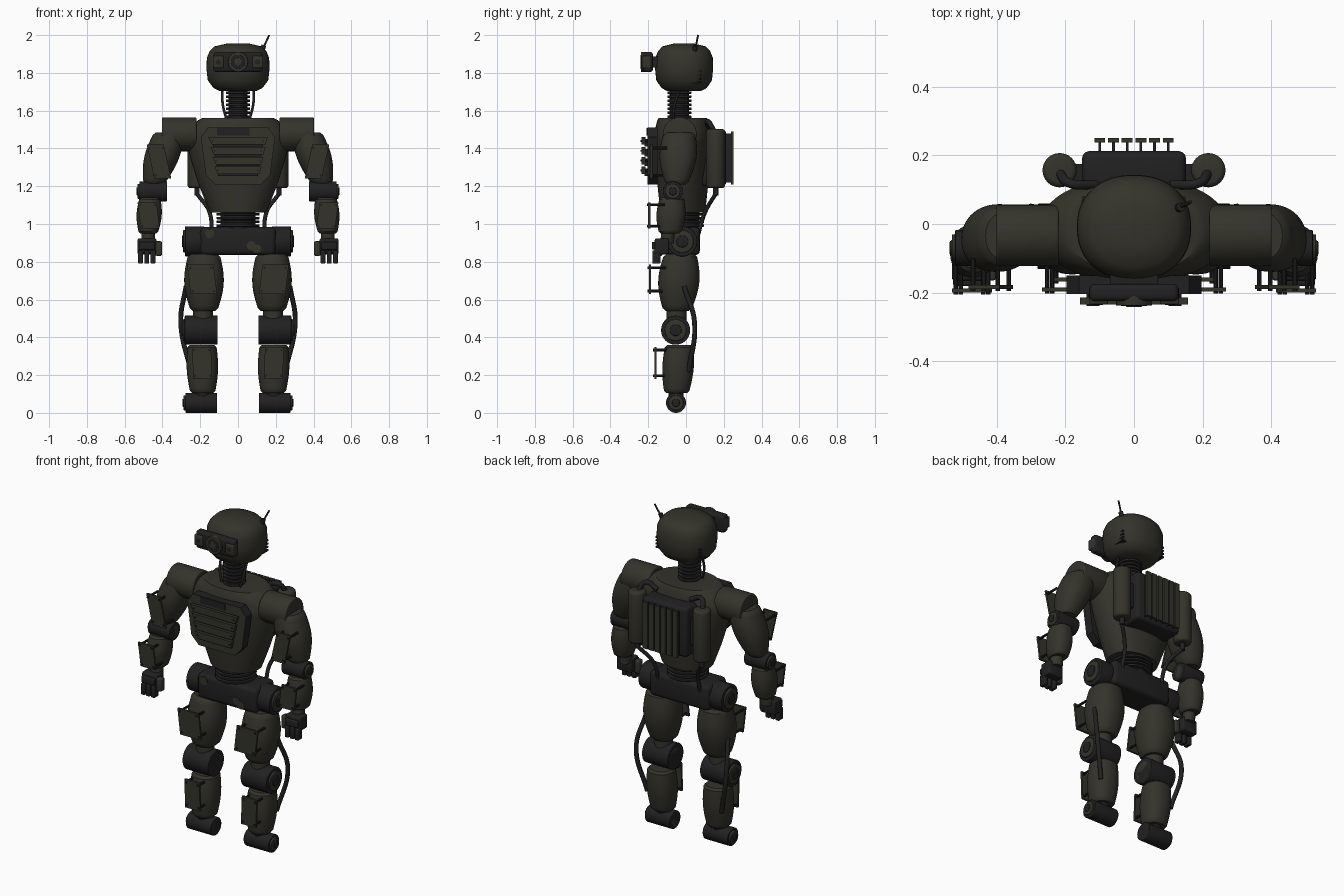
import bpy, bmesh, math
from mathutils import Vector, Matrix

cube = bpy.data.objects.get("Cube")
if cube:
    bpy.data.objects.remove(cube)


def material(name, color):
    mat = bpy.data.materials.new(name)
    mat.use_nodes = True
    mat.diffuse_color = (*color, 1)
    mat.node_tree.nodes["Principled BSDF"].inputs["Base Color"].default_value = (*color, 1)
    return mat


OLIVE = material("dark olive", (.034, .033, .024))
BLACK = material("charcoal", (.015, .015, .015))


def add(name, data, mat, mirror):
    obj = bpy.data.objects.new(name, data)
    bpy.context.collection.objects.link(obj)
    data.materials.append(mat)
    if mirror:
        obj.modifiers.new("Mirror", 'MIRROR').use_mirror_merge = False
    return obj


def finish(name, bm, mat, mirror):
    """Shade smooth with sharp edges kept, then turn into an object."""
    bmesh.ops.recalc_face_normals(bm, faces=bm.faces)
    for face in bm.faces:
        face.smooth = True
    for edge in bm.edges:
        edge.smooth = edge.calc_face_angle(0) < math.radians(35)
    mesh = bpy.data.meshes.new(name)
    bm.to_mesh(mesh)
    bm.free()
    return add(name, mesh, mat, mirror)


def loft(name, rings, mat, mirror=False, segments=48):
    """Stack of slightly squared ellipses, each given as (centre, radius x, radius y)."""
    bm = bmesh.new()
    loops = []
    for center, rx, ry in rings:
        loop = []
        for i in range(segments):
            angle = math.tau * i / segments
            c, s = math.cos(angle), math.sin(angle)
            offset = Vector((rx * math.copysign(abs(c) ** .9, c), ry * math.copysign(abs(s) ** .9, s), 0))
            loop.append(bm.verts.new(center + offset))
        loops.append(loop)
    for low, high in zip(loops, loops[1:]):
        for i in range(segments):
            j = (i + 1) % segments
            bm.faces.new((low[i], low[j], high[j], high[i]))
    bm.faces.new(loops[0])
    bm.faces.new(loops[-1])
    return finish(name, bm, mat, mirror)


def limb(name, low, high, r_low, r_high, swell, depth):
    """Mirrored limb shell that swells in the middle and has softened ends."""
    low, high = Vector(low), Vector(high)
    steps = 20
    rings = []
    for i in range(steps + 1):
        t = i / steps
        r = r_low + (r_high - r_low) * t + swell * math.sin(math.pi * t)
        if i in (0, steps):
            r *= .85
        rings.append((low.lerp(high, t), r, r * depth))
    return loft(name, rings, OLIVE, mirror=True)


def rod(name, start, end, radius, mat, mirror=False, bevel=0, segments=32):
    start, end = Vector(start), Vector(end)
    axis = end - start
    bm = bmesh.new()
    place = Matrix.Translation((start + end) / 2) @ axis.to_track_quat('Z', 'Y').to_matrix().to_4x4()
    bmesh.ops.create_cone(bm, cap_ends=True, segments=segments, radius1=radius, radius2=radius,
                          depth=axis.length, matrix=place)
    if bevel:
        rims = [e for e in bm.edges if any(len(f.verts) > 4 for f in e.link_faces)]
        bmesh.ops.bevel(bm, geom=rims, offset=bevel, segments=3, affect='EDGES', profile=.5)
    return finish(name, bm, mat, mirror)


def box(name, center, size, mat, mirror=False, bevel=0):
    bm = bmesh.new()
    place = Matrix.Translation(center) @ Matrix.Diagonal((*size, 1))
    bmesh.ops.create_cube(bm, size=1, matrix=place)
    if bevel:
        bmesh.ops.bevel(bm, geom=bm.edges[:], offset=bevel, segments=3, affect='EDGES', profile=.5)
    return finish(name, bm, mat, mirror)


def plate(name, outline, front, thickness, mat, mirror=False):
    """Flat x-z outline with a thickness towards the back."""
    bm = bmesh.new()
    face = bm.faces.new([bm.verts.new((x, front, z)) for x, z in outline])
    result = bmesh.ops.extrude_face_region(bm, geom=[face])
    moved = [v for v in result["geom"] if isinstance(v, bmesh.types.BMVert)]
    bmesh.ops.translate(bm, verts=moved, vec=(0, thickness, 0))
    return finish(name, bm, mat, mirror)


def hose(name, points, radius):
    curve = bpy.data.curves.new(name, 'CURVE')
    curve.dimensions = '3D'
    curve.bevel_depth, curve.bevel_resolution, curve.use_fill_caps = radius, 3, True
    spline = curve.splines.new('BEZIER')
    spline.bezier_points.add(len(points) - 1)
    for knot, co in zip(spline.bezier_points, points):
        knot.co = co
        knot.handle_left_type = knot.handle_right_type = 'AUTO'
    return add(name, curve, BLACK, True)


def armour(name, x, z, width, height, lean, front):
    """Leaning stand-off plate with a post near each corner."""
    def corner(side, level, scale):
        return (x + scale * (side * width - level * lean) / 2, z + scale * level * height / 2)
    signs = ((-1, 1), (1, 1), (1, -1), (-1, -1))
    plate(name, [corner(*s, 1) for s in signs], front, .012, OLIVE, mirror=True)
    for s in signs:
        px, pz = corner(*s, .8)
        rod(name + "_post", (px, front - .006, pz), (px, front + .09, pz), .007, BLACK, mirror=True, segments=10)


def joint(name, inner, outer, y, z, radius):
    """Cross-wise joint drum with a cap and hub on the outer end."""
    def disc(part, start, end, scale, mat):
        rod(name + part, (start, y, z), (end, y, z), radius * scale, mat, mirror=True, bevel=.004)
    disc("_drum", inner, outer, 1, BLACK)
    disc("_cap", inner, outer + .01, .75, OLIVE)
    disc("_hub", inner, outer + .016, .4, BLACK)


def rings_stack(name, y, bottom, top, count, radius):
    """Ribbed flexible column around a core."""
    rod(name + "_core", (0, y, bottom - .02), (0, y, top + .02), radius * .8, BLACK)
    pitch = (top - bottom) / count
    for i in range(count):
        z = bottom + i * pitch
        rod(name + "_ring", (0, y, z), (0, y, z + pitch * .65), radius, BLACK, bevel=.004)


# Head
skull = ((1.705, .1), (1.72, .13), (1.76, .16), (1.82, .167), (1.88, .165),
         (1.915, .15), (1.94, .125), (1.955, .06))
loft("head", [(Vector((0, -.01, z)), r, r * .92) for z, r in skull], OLIVE)
for i in range(4):
    box("cheek_vent", (.125, .05, 1.75 + i * .02), (.05, .06, .008), BLACK, mirror=True)
box("visor", (0, -.2, 1.858), (.26, .05, .106), BLACK, bevel=.015)
box("visor_bracket", (0, -.15, 1.858), (.14, .06, .06), BLACK)
box("side_lamp", (.104, -.21, 1.858), (.056, .05, .064), OLIVE, mirror=True, bevel=.006)
rod("side_lamp_lens", (.104, -.236, 1.858), (.104, -.2, 1.858), .014, BLACK, mirror=True)
for i, (part, mat) in enumerate((("ring", OLIVE), ("barrel", BLACK), ("center", OLIVE))):
    rod("lens_" + part, (0, -.238 - i * .002, 1.858), (0, -.2, 1.858), .053 - i * .015, mat, bevel=.003)
rod("antenna_base", (.125, .045, 1.91), (.137, .05, 1.945), .013, BLACK)
rod("antenna", (.133, .05, 1.93), (.165, .064, 2), .005, BLACK)

# Neck
rings_stack("neck", -.035, 1.56, 1.71, 7, .064)
hose("neck_hose", [(.085, -.03, 1.72), (.08, -.06, 1.63), (.06, -.07, 1.55)], .007)

# Torso and waist
trunk = ((1.06, .148), (1.1, .165), (1.2, .205), (1.33, .247), (1.43, .272),
         (1.475, .275), (1.52, .24), (1.55, .21), (1.56, .19))
loft("torso", [(Vector((0, -.017, z)), r, .08 + r * .26) for z, r in trunk], OLIVE)
rings_stack("waist", -.02, .985, 1.065, 4, .115)

# Chest plate with a dark rim and hanging slats
half = [(.16, 1.51), (.197, 1.46), (.17, 1.26), (.12, 1.21)]
chest = plate("chest_plate", half + [(-x, z) for x, z in reversed(half)], -.205, .055, BLACK)
chest.data.materials.append(OLIVE)
for face in chest.data.polygons:
    face.material_index = int(face.normal.y < -.9)
box("chest_patch", (-.025, -.205, 1.488), (.17, .008, .04), BLACK)
for i in range(4):
    top, w = 1.46 - i * .052, .157 - i * .011
    bottom = top - .04
    plate("chest_slat", [(-w, top), (w, top), (w * .92, bottom), (-w * .87, bottom)], -.235, .02, OLIVE)
    box("slat_backing", (0, -.21, top - .03), (w * 1.7, .02, .04), BLACK)
    rod("slat_bolt", (w * .85, -.24, top - .02), (w * .85, -.2, top - .02), .005, BLACK, mirror=True)

# Backpack with cooling fins, tanks and hoses
box("backpack", (0, .145, 1.35), (.304, .136, .3), BLACK, bevel=.022)
for i in range(6):
    x = (i - 2.5) * .04
    box("fin_rib", (x, .22, 1.35), (.008, .04, .26), BLACK)
    box("fin_strip", (x, .244, 1.35), (.032, .013, .28), OLIVE)
rod("tank", (.217, .157, 1.19), (.217, .157, 1.503), .05, OLIVE, mirror=True, bevel=.016)
rod("tank_valve", (.217, .157, 1.15), (.217, .157, 1.2), .014, BLACK, mirror=True)
box("tank_mount", (.17, .15, 1.35), (.06, .05, .15), BLACK, mirror=True)
hose("tank_top_hose", [(.217, .15, 1.49), (.19, .12, 1.54), (.11, .115, 1.515)], .014)
hose("tank_lower_hose", [(.217, .157, 1.16), (.15, .1, 1.06), (.14, .06, .93)], .011)

# Pelvis and hips
box("pelvis", (0, -.02, .91), (.4, .187, .15), BLACK, bevel=.025)
joint("hip", .18, .28, -.02, .908, .08)
for x, z in ((.07, .885), (.1, .868), (-.15, .95)):
    rod("pelvis_patch", (x, -.116, z), (x, -.11, z), .025, OLIVE, segments=9)

# Legs
limb("thigh", (.18, -.047, .54), (.18, -.03, .84), .07, .083, .028, 1.04)
rod("knee_link", (.185, -.05, .45), (.185, -.05, .56), .052, OLIVE, mirror=True)
joint("knee", .108, .282, -.055, .438, .077)
limb("shin", (.187, -.05, .105), (.19, -.035, .36), .065, .075, .013, 1)
rod("ankle_link", (.187, -.052, .06), (.187, -.052, .12), .04, BLACK, mirror=True)
joint("foot", .11, .278, -.053, .053, .053)
armour("thigh_armour", .19, .707, .14, .155, -.018, -.197)
armour("shin_armour", .19, .265, .1, .17, -.006, -.168)
hose("leg_hose", [(.275, -.01, .67), (.303, .045, .48), (.25, .015, .22)], .013)

# Arms
rod("shoulder", (.22, -.033, 1.475), (.402, -.033, 1.475), .09, OLIVE, mirror=True, bevel=.006)
limb("upper_arm", (.445, -.05, 1.21), (.365, -.035, 1.485), .055, .08, .025, 1.05)
joint("elbow", .375, .522, -.07, 1.173, .053)
limb("forearm", (.475, -.085, .95), (.466, -.075, 1.14), .05, .055, .014, 1.15)
rod("wrist", (.475, -.1, .9), (.475, -.095, .96), .036, OLIVE, mirror=True)
armour("upper_arm_armour", .418, 1.33, .09, .18, -.04, -.19)
armour("forearm_armour", .473, 1.045, .1, .14, -.018, -.2)

# Hands
box("palm", (.482, -.128, .882), (.1, .075, .085), BLACK, mirror=True, bevel=.01)
box("knuckle_guard", (.482, -.168, .885), (.085, .025, .04), BLACK, mirror=True, bevel=.005)
for i in range(3):
    box("finger", (.45 + i * .033, -.157, .825), (.026, .043, .07), BLACK, mirror=True, bevel=.006)
box("thumb", (.42, -.145, .87), (.034, .04, .078), OLIVE, mirror=True, bevel=.008)
